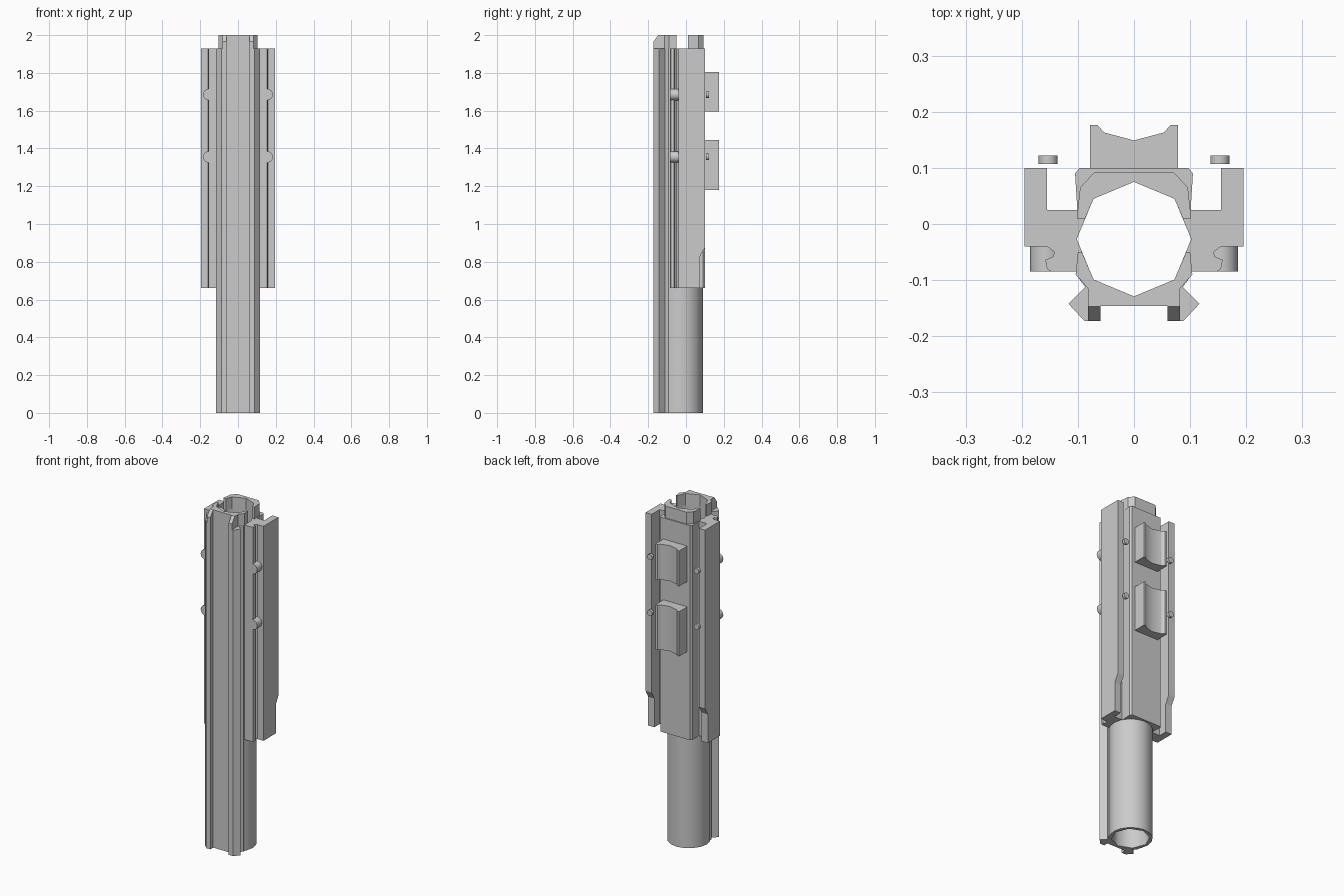
import bpy, bmesh, math

if "Cube" in bpy.data.objects:
    bpy.data.objects.remove(bpy.data.objects["Cube"])

CY = -0.027  # bore axis in y


def finish(name, bm, smooth=None):
    bmesh.ops.recalc_face_normals(bm, faces=bm.faces)
    me = bpy.data.meshes.new(name)
    bm.to_mesh(me)
    bm.free()
    ob = bpy.data.objects.new(name, me)
    bpy.context.collection.objects.link(ob)
    if smooth:
        bpy.ops.object.select_all(action='DESELECT')
        ob.select_set(True)
        bpy.context.view_layer.objects.active = ob
        bpy.ops.object.shade_smooth_by_angle(angle=math.radians(smooth))
    return ob


def prism(name, pts, lo, hi, axis='z', smooth=None):
    """Extrude a closed profile: (x, y) along z, or (y, z) along x."""
    bm = bmesh.new()
    place = (lambda p, h: (p[0], p[1], h)) if axis == 'z' else (lambda p, h: (h, p[0], p[1]))
    a = [bm.verts.new(place(p, lo)) for p in pts]
    b = [bm.verts.new(place(p, hi)) for p in pts]
    bm.faces.new(a)
    bm.faces.new(b)
    n = len(pts)
    for i in range(n):
        bm.faces.new((a[i], a[(i + 1) % n], b[(i + 1) % n], b[i]))
    return finish(name, bm, smooth)


def both(half):
    """Complete a right-half profile that starts and ends on x = 0."""
    return half + [(-x, y) for x, y in reversed(half) if x > 0]


def tube(name, r_out, r_in, n, step, z0, z1):
    """Tube with n outer sides and n/step bore sides."""
    bm = bmesh.new()

    def ring(r, count, z):
        return [bm.verts.new((r * math.cos(2 * math.pi * i / count),
                              CY + r * math.sin(2 * math.pi * i / count), z)) for i in range(count)]
    m = n // step
    o0, o1 = ring(r_out, n, z0), ring(r_out, n, z1)
    i0, i1 = ring(r_in, m, z0), ring(r_in, m, z1)
    for i in range(n):
        bm.faces.new((o0[i], o0[(i + 1) % n], o1[(i + 1) % n], o1[i]))
    for i in range(m):
        bm.faces.new((i0[i], i1[i], i1[(i + 1) % m], i0[(i + 1) % m]))
        for o, inn in ((o0, i0), (o1, i1)):
            arc = [o[(i * step + k) % n] for k in range(step + 1)]
            bm.faces.new(arc + [inn[(i + 1) % m], inn[i]])
    return finish(name, bm, 50)


def pin(name, x, y0, y1, z, r):
    bpy.ops.mesh.primitive_cylinder_add(vertices=16, radius=r, depth=y1 - y0,
                                        location=(x, (y0 + y1) / 2, z),
                                        rotation=(math.pi / 2, 0, 0))
    bpy.context.object.name = name
    bpy.ops.object.shade_smooth_by_angle(angle=math.radians(40))


# Barrel tube
tube("barrel_tube", 0.116, 0.102, 16, 2, 0, 1.93)

# Dovetail rail along the front, with two ears
prism("front_rail", both([
    (0, -0.146), (0.06, -0.146), (0.06, -0.173), (0.088, -0.173), (0.117, -0.142),
    (0.087, -0.112), (0.102, -0.092), (0.1, -0.06), (0.076, -0.103), (0, -0.134)]), 0, 1.93)

# Shroud with side wings
prism("shroud", both([
    (0, 0.1), (0.097, 0.1), (0.105, 0.09), (0.101, 0.025), (0.155, 0.025), (0.155, 0.075),
    (0.195, 0.075), (0.195, -0.04), (0.155, -0.04), (0.142, -0.05), (0.144, -0.058),
    (0.158, -0.064), (0.155, -0.08), (0.147, -0.085), (0.1, -0.085), (0.1, -0.062),
    (0.107, CY), (0.078, 0.051), (0, 0.083)]), 0.66, 1.93)

# Raised wing edges, stepped down near the bottom, and ear tips at the top
for s, side in ((1, "right"), (-1, "left")):
    prism("wing_edge_" + side,
          [(0.075, 0.83), (0.1, 0.875), (0.1, 1.93), (0.075, 1.93)],
          *sorted((s * 0.155, s * 0.195)), axis='x')
    prism("rail_ear_tip_" + side,
          [(-0.173, 1.93), (-0.173, 1.965), (-0.147, 2.0), (-0.14, 2.0), (-0.14, 1.93)],
          *sorted((s * 0.06, s * 0.082)), axis='x')
    # Front and rear pins
    for i, z in enumerate((1.355, 1.685)):
        pin(f"front_pin_{side}_{i}", s * 0.155, -0.085, -0.038, z, 0.03)
        pin(f"rear_pin_{side}_{i}", s * 0.153, 0.107, 0.122, z, 0.017)

# Muzzle collar halves, separated by side notches
prism("collar_front", both([
    (0, -0.146), (0.082, -0.146), (0.082, -0.115), (0.104, -0.09), (0.1, -0.05),
    (0.093, -0.05), (0.072, -0.099), (0, -0.129)]), 1.93, 2.0)
prism("collar_rear", both([
    (0, 0.093), (0.07, 0.093), (0.096, 0.065), (0.102, 0.01), (0.087, 0.01),
    (0.072, 0.045), (0, 0.075)]), 1.93, 2.0)

# Concave pads on the back
pad = both([(0, 0.149), (0.053, 0.163), (0.065, 0.176), (0.078, 0.176), (0.078, 0.098), (0, 0.098)])
prism("upper_pad", pad, 1.595, 1.805, smooth=32)
prism("lower_pad", pad, 1.18, 1.445, smooth=32)
